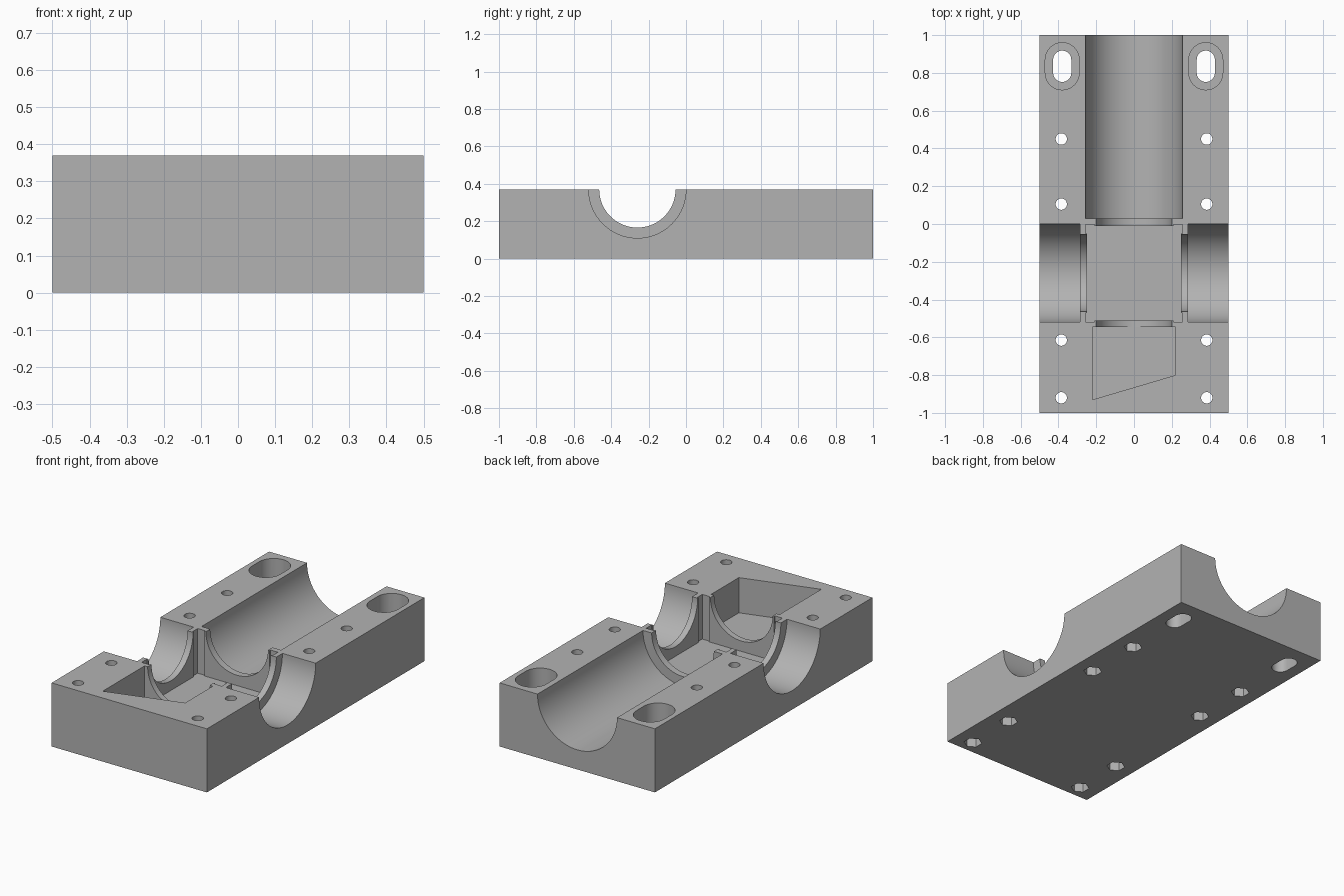
import bpy
import math
from mathutils import Matrix, Vector

if "Cube" in bpy.data.objects:
    bpy.data.objects.remove(bpy.data.objects["Cube"], do_unlink=True)

HEIGHT = 0.37
MID_Y = -0.26       # centre of the cube pocket and the side bores
ABOVE = HEIGHT + 0.1

grey = bpy.data.materials.new("plain_grey")
grey.use_nodes = True
colour = (0.45, 0.45, 0.45, 1)
grey.diffuse_color = colour
grey.node_tree.nodes["Principled BSDF"].inputs["Base Color"].default_value = colour


def prism(name, outline, low, high, matrix=Matrix()):
    """Extrude a counter-clockwise outline from low to high along local z."""
    n = len(outline)
    verts = [matrix @ Vector((x, y, z)) for z in (low, high) for x, y in outline]
    faces = [tuple(reversed(range(n))), tuple(range(n, 2 * n))]
    faces += [(i, (i + 1) % n, (i + 1) % n + n, i + n) for i in range(n)]
    mesh = bpy.data.meshes.new(name)
    mesh.from_pydata(verts, [], faces)
    mesh.materials.append(grey)
    obj = bpy.data.objects.new(name, mesh)
    bpy.context.collection.objects.link(obj)
    return obj


def rect(w, d):
    return [(-w, -d), (w, -d), (w, d), (-w, d)]


def circle(r, n, x=0, y=0, turn=0):
    angles = [turn + math.tau * i / n for i in range(n)]
    return [(x + r * math.cos(a), y + r * math.sin(a)) for a in angles]


def slot(r, half, x, y, n=16):
    """Rounded slot running along y."""
    ends = [(half, 0), (-half, math.pi)]
    return [(x + r * math.cos(a + math.pi * i / n), y + s + r * math.sin(a + math.pi * i / n))
            for s, a in ends for i in range(n + 1)]


block = prism("valve_block", rect(0.5, 1), 0, HEIGHT)
bpy.context.view_layer.objects.active = block


def cut(outline, low, high, matrix=Matrix()):
    cutter = prism("cutter", outline, low, high, matrix)
    cutter.hide_render = True
    mod = block.modifiers.new("cut", "BOOLEAN")
    mod.operation = "DIFFERENCE"
    mod.solver = "EXACT"
    mod.object = cutter
    bpy.ops.object.modifier_apply(modifier=mod.name)
    bpy.data.objects.remove(cutter, do_unlink=True)


# Cube pocket with relieved corners
corner = [(0.25, 0.21), (0.258, 0.21), (0.258, 0.258), (0.21, 0.258), (0.21, 0.25)]
pocket = []
for k in range(4):
    for x, y in corner:
        for _ in range(k):
            x, y = -y, x
        pocket.append((x, y + MID_Y))
cut(pocket, 0.11, ABOVE)

# Tapered front pocket
cut([(-0.22, -0.93), (0.22, -0.8), (0.22, -0.545), (-0.22, -0.545)], 0.165, ABOVE)

# Half-round bores and their narrower lips
along_y = Matrix.Translation((0, 0, HEIGHT)) @ Matrix.Rotation(-math.pi / 2, 4, "X")
along_x = Matrix.Translation((0, MID_Y, HEIGHT)) @ Matrix.Rotation(math.pi / 2, 4, "Y")
cut(circle(0.256, 96), 0.03, 1.1, along_y)
cut(circle(0.2, 96), -0.6, 0.1, along_y)
cut(circle(0.26, 96), 0.286, 0.6, along_x)
cut(circle(0.26, 96), -0.6, -0.286, along_x)
cut(circle(0.204, 96), -0.35, 0.35, along_x)

# Bolt holes with hexagonal nut recesses, and counterbored mounting slots
for side in (-1, 1):
    for y in (0.45, 0.105, -0.615, -0.92):
        cut(circle(0.03, 32, side * 0.385, y), -0.1, ABOVE)
        cut(circle(0.05, 6, side * 0.385, y, math.pi / 2), -0.1, 0.1)
    cut(slot(0.048, 0.035, side * 0.38, 0.835), -0.1, ABOVE)
    cut(slot(0.09, 0.035, side * 0.38, 0.835), 0.11, ABOVE)

bpy.ops.object.select_all(action="DESELECT")
block.select_set(True)
bpy.ops.object.shade_smooth_by_angle(angle=math.radians(25))
